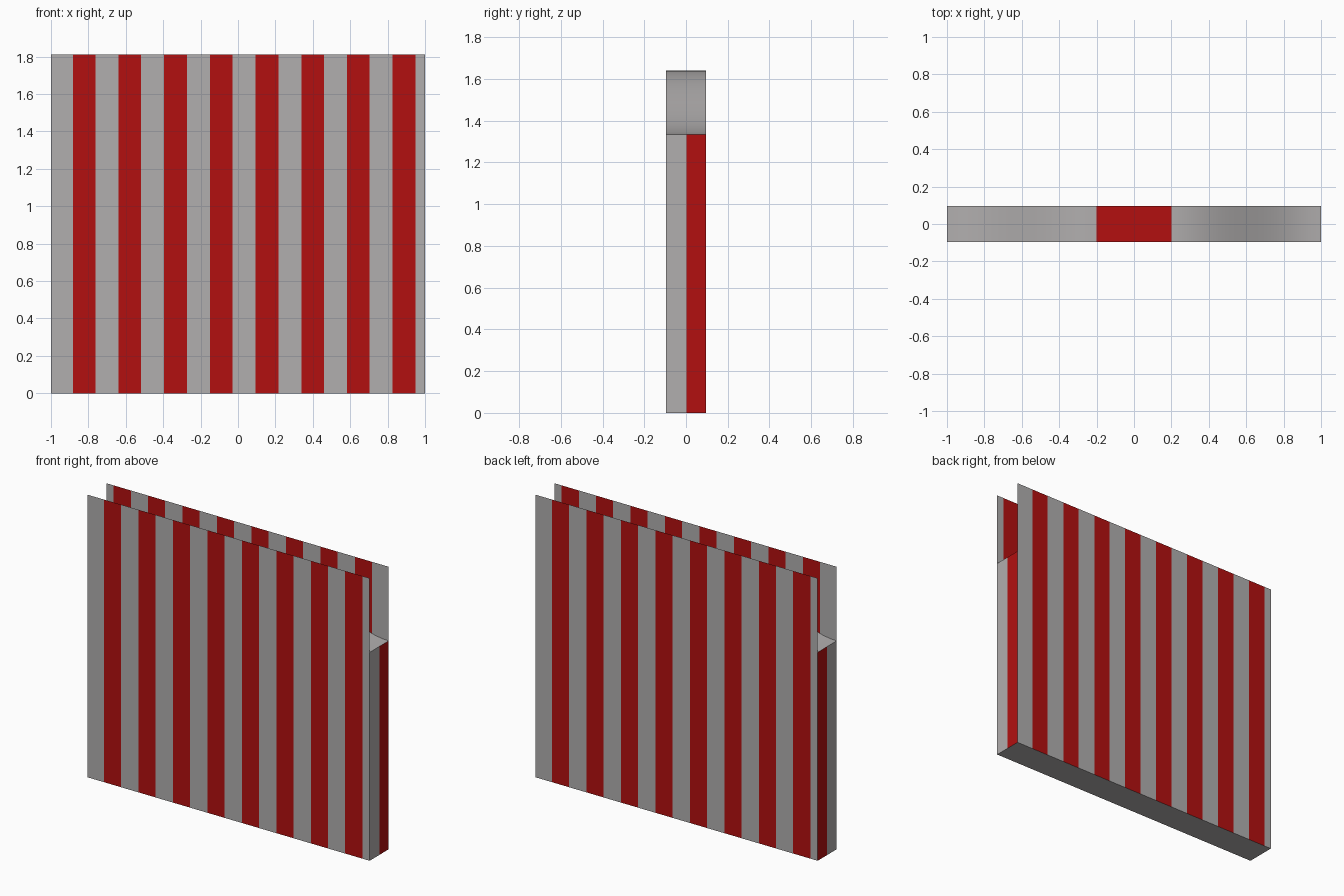
import bpy, math

if "Cube" in bpy.data.objects:
    bpy.data.objects.remove(bpy.data.objects["Cube"])

W, D = 1.0, 0.096           # half width, half depth
PANEL_H, WALL_H, HUMP_H = 1.81, 1.335, 1.64


def material(name, rgb):
    m = bpy.data.materials.new(name)
    m.diffuse_color = (*rgb, 1)
    m.use_nodes = True
    m.node_tree.nodes["Principled BSDF"].inputs["Base Color"].default_value = m.diffuse_color
    return m


MATS = [material("light_grey", (0.44, 0.425, 0.425)),
        material("deep_red", (0.45, 0.005, 0.005))]


def strip(name, edge_a, edge_b, colours, smooth=False):
    """Ribbon of quads between two matching rows of points."""
    n = len(edge_a)
    faces = [(i, i + 1, n + i + 1, n + i) for i in range(n - 1)]
    mesh = bpy.data.meshes.new(name)
    mesh.from_pydata(edge_a + edge_b, [], faces)
    for m in MATS:
        mesh.materials.append(m)
    for p, c in zip(mesh.polygons, colours):
        p.material_index = c
        p.use_smooth = smooth
    mesh.update()
    ob = bpy.data.objects.new(name, mesh)
    bpy.context.collection.objects.link(ob)
    return ob


# Striped front and back panels (the back is the front turned half way round)
PERIOD, RED = 0.2443, 0.121
cuts = [-W]
for i in range(8):
    start = -0.883 + PERIOD * i
    cuts += [start, start + RED]
cuts.append(W)
stripes = [i % 2 for i in range(len(cuts) - 1)]
for name, s in (("front_panel", 1), ("back_panel", -1)):
    strip(name, [(s * x, -s * D, 0) for x in cuts],
          [(s * x, -s * D, PANEL_H) for x in cuts], stripes)

# Two-coloured narrow side walls: grey front half, red back half
ys = [-D, 0.002, D]
strip("right_wall", [(W, y, 0) for y in ys], [(W, y, WALL_H) for y in ys], [0, 1])
strip("left_wall", [(-W, y, WALL_H) for y in ys], [(-W, y, 0) for y in ys], [0, 1])

# Base
strip("base", [(-W, D, 0), (W, D, 0)], [(-W, -D, 0), (W, -D, 0)], [0])

# Smooth hump between the panels, with a flat red centre
FLAT, STEPS = 0.2, 16
half = []
for i in range(STEPS + 1):
    t = i / STEPS
    half.append((-W + (W - FLAT) * t,
                 WALL_H + (HUMP_H - WALL_H) * (1 - math.cos(math.pi * t)) / 2))
profile = half + [(-x, z) for x, z in reversed(half)]
colours = [int(i == STEPS) for i in range(len(profile) - 1)]
strip("top_hump", [(x, -D, z) for x, z in profile],
      [(x, D, z) for x, z in profile], colours, smooth=True)
